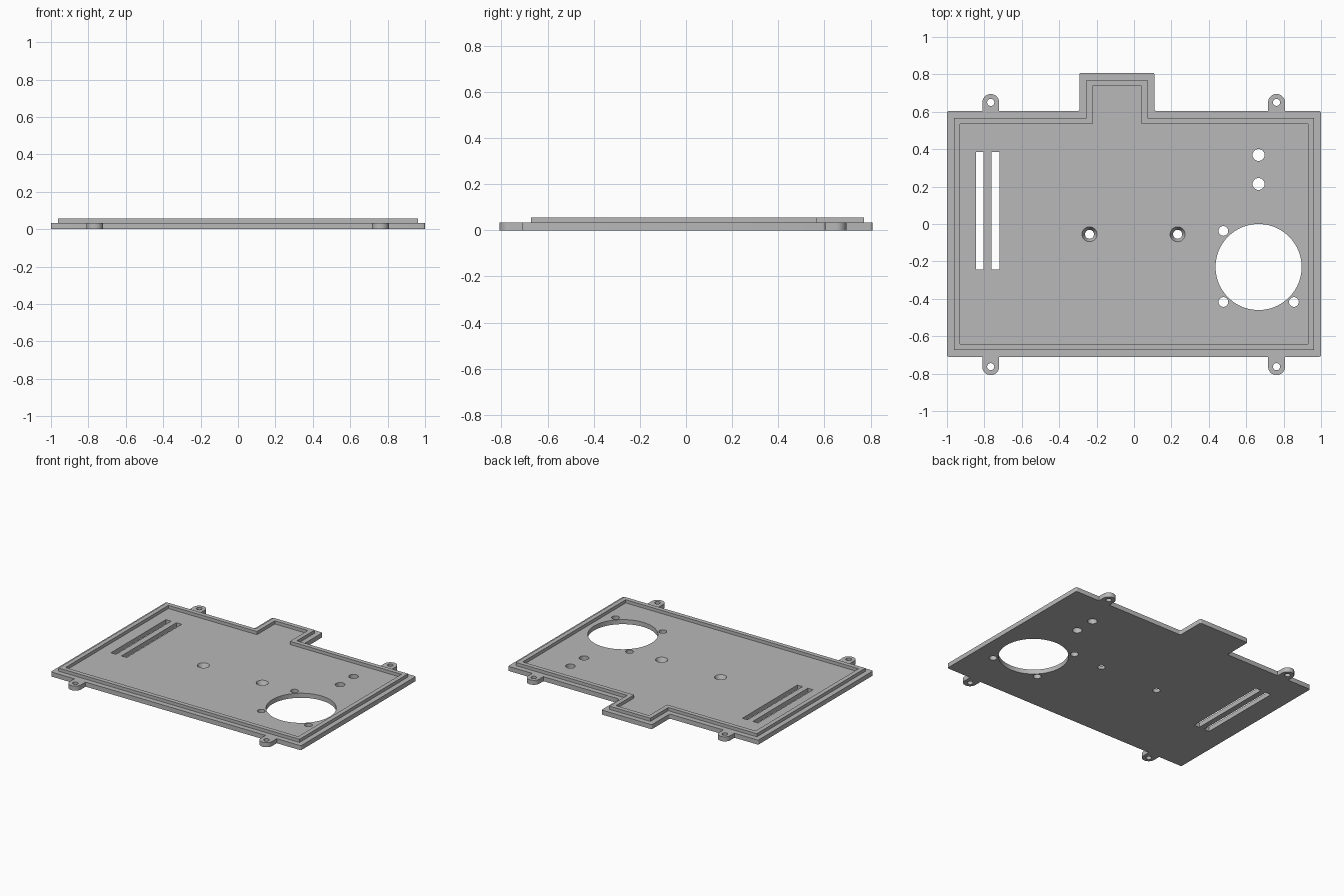
import bpy, bmesh, math

cube = bpy.data.objects.get("Cube")
if cube:
    bpy.data.objects.remove(cube)

PLATE_TOP, RIM_TOP = 0.033, 0.056

grey = bpy.data.materials.new("plain grey")
grey.use_nodes = True
colour = (0.48, 0.48, 0.48, 1)
grey.diffuse_color = colour
grey.node_tree.nodes["Principled BSDF"].inputs["Base Color"].default_value = colour


def circle(x, y, r, n=48):
    return [(x + r * math.cos(2 * math.pi * i / n), y + r * math.sin(2 * math.pi * i / n))
            for i in range(n)]


def rectangle(x0, x1, y0, y1):
    return [(x0, y0), (x1, y0), (x1, y1), (x0, y1)]


def outline(d):
    """Panel with a rear tab, every edge moved inwards by d."""
    left, right, front, back = -1 + d, 1 - d, -0.71 + d, 0.604 - d
    tab_l, tab_r, tab_back = -0.292 + d, 0.11 - d, 0.808 - d
    return [(left, front), (right, front), (right, back), (tab_r, back),
            (tab_r, tab_back), (tab_l, tab_back), (tab_l, back), (left, back)]


def lug(x, side, n=24):
    """Round-ended ear reaching out of the front (-1) or back (+1) edge."""
    y, r = (0.65 if side > 0 else -0.763), 0.045
    arc = [(x + r * math.cos(math.pi * i / n), y + side * r * math.sin(math.pi * i / n))
           for i in range(n + 1)]
    root = y - side * 0.08
    points = arc + [(x - r, root), (x + r, root)]
    return points if side > 0 else points[::-1]


def add_prism(bm, low, z0, z1, high=None):
    """Solid between a lower and an upper outline."""
    a = [bm.verts.new((x, y, z0)) for x, y in low]
    b = [bm.verts.new((x, y, z1)) for x, y in (high or low)]
    bm.faces.new(a[::-1])
    bm.faces.new(b)
    for i in range(len(a)):
        j = (i + 1) % len(a)
        bm.faces.new((a[i], a[j], b[j], b[i]))


def make_object(name, solids):
    bm = bmesh.new()
    for solid in solids:
        add_prism(bm, *solid)
    mesh = bpy.data.meshes.new(name)
    bm.to_mesh(mesh)
    bm.free()
    mesh.materials.append(grey)
    obj = bpy.data.objects.new(name, mesh)
    bpy.context.collection.objects.link(obj)
    return obj


def apply_boolean(target, tool, operation):
    bpy.context.view_layer.objects.active = target
    mod = target.modifiers.new("boolean", 'BOOLEAN')
    mod.operation, mod.solver, mod.object = operation, 'EXACT', tool
    bpy.ops.object.modifier_apply(modifier=mod.name)
    bpy.data.objects.remove(tool)


# Base plate with softened vertical corners
plate = make_object("base_plate", [(outline(0), 0, PLATE_TOP)])
bm = bmesh.new()
bm.from_mesh(plate.data)
upright = [e for e in bm.edges if abs(e.verts[0].co.z - e.verts[1].co.z) > 0.01]
bmesh.ops.bevel(bm, geom=upright, offset=0.01, segments=4, profile=0.5, affect='EDGES')
bm.to_mesh(plate.data)
bm.free()

# Four mounting lugs
lug_places = [(x, side) for x in (-0.766, 0.762) for side in (-1, 1)]
lugs = make_object("mounting_lugs", [(lug(x, s), 0, PLATE_TOP) for x, s in lug_places])
apply_boolean(plate, lugs, 'UNION')

# Through holes: lug holes, fan opening, fan screws, button holes
holes = [(x, 0.65 if s > 0 else -0.763, 0.019) for x, s in lug_places]
holes += [(0.666, -0.23, 0.23)]
holes += [(0.478, -0.037, 0.026), (0.478, -0.417, 0.026), (0.855, -0.417, 0.026)]
holes += [(0.666, 0.369, 0.032), (0.666, 0.214, 0.032)]
cuts = [(circle(x, y, r, 96 if r > 0.1 else 32), -0.1, 0.1) for x, y, r in holes]

# Two long slots
cuts += [(rectangle(x, x + 0.042, -0.243, 0.385), -0.1, 0.1) for x in (-0.846, -0.762)]

# Two countersunk screw holes, tapering downwards
for x in (-0.238, 0.233):
    slope = 0.016 / PLATE_TOP
    cuts.append((circle(x, -0.055, 0.024 - slope * 0.01, 32), -0.01, PLATE_TOP + 0.01,
                 circle(x, -0.055, 0.04 + slope * 0.01, 32)))
apply_boolean(plate, make_object("hole_cutter", cuts), 'DIFFERENCE')

# Raised rim that follows the outline
rim = make_object("raised_rim", [(outline(0.037), PLATE_TOP - 0.002, RIM_TOP)])
apply_boolean(rim, make_object("rim_cutter", [(outline(0.069), -0.1, 0.1)]), 'DIFFERENCE')

# Smooth the round walls, keep edges sharp
for obj in (plate, rim):
    bpy.ops.object.select_all(action='DESELECT')
    obj.select_set(True)
    bpy.context.view_layer.objects.active = obj
    bpy.ops.object.shade_smooth_by_angle(angle=math.radians(30))
